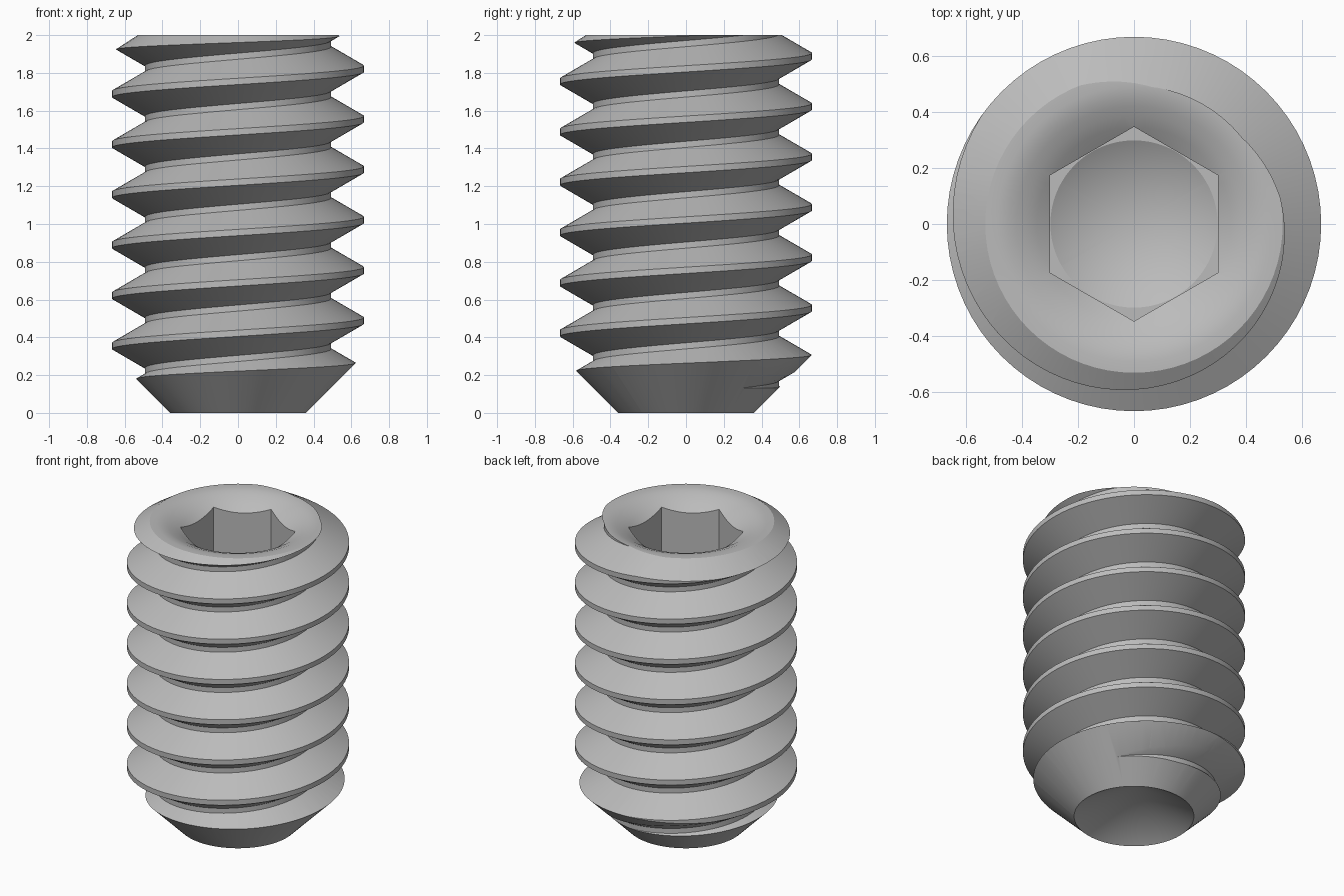
import bpy, bmesh
from math import cos, sin, pi, radians, tan

cube = bpy.data.objects.get("Cube")
if cube:
    bpy.data.objects.remove(cube, do_unlink=True)

SEG = 72                      # sides around the axis
PITCH = 2 / 7.5
CREST, ROOT = 0.667, 0.493    # thread radii
TURNS = 11
SLOPE = tan(radians(30))

steel = bpy.data.materials.new("steel grey")
steel.use_nodes = True
steel.diffuse_color = (0.5, 0.5, 0.5, 1)
steel.node_tree.nodes["Principled BSDF"].inputs["Base Color"].default_value = (0.5, 0.5, 0.5, 1)


def finish(bm, name):
    bmesh.ops.recalc_face_normals(bm, faces=bm.faces)
    mesh = bpy.data.meshes.new(name)
    bm.to_mesh(mesh)
    bm.free()
    mesh.materials.append(steel)
    obj = bpy.data.objects.new(name, mesh)
    bpy.context.collection.objects.link(obj)
    return obj


def lathe(name, profile, sides, turn=0.0):
    """Closed solid of revolution; the profile starts and ends on the axis."""
    bm = bmesh.new()
    rings = []
    for r, z in profile:
        n = sides if r > 0 else 1
        rings.append([bm.verts.new((r * cos(turn + 2 * pi * i / sides),
                                    r * sin(turn + 2 * pi * i / sides), z)) for i in range(n)])
    for a, b in zip(rings, rings[1:]):
        for i in range(sides):
            j = (i + 1) % sides
            quad = [a[i % len(a)], a[j % len(a)], b[j % len(b)], b[i % len(b)]]
            bm.faces.new(list(dict.fromkeys(quad)))
    return finish(bm, name)


def thread(name):
    """Solid right-handed thread, longer than the screw at both ends."""
    bm = bmesh.new()
    half = PITCH / 16
    foot = half + (CREST - ROOT) * SLOPE
    section = [(ROOT, -foot), (CREST, -half), (CREST, half), (ROOT, foot)]
    base = 0.755 - 5 * PITCH
    cols = []
    for j in range(SEG):
        t = j / SEG
        turns = TURNS + (1 if j == 0 else 0)
        cols.append([bm.verts.new((r * cos(2 * pi * t), r * sin(2 * pi * t),
                                   base + PITCH * (k + t) + dz))
                     for k in range(turns) for r, dz in section])
    cols.append(cols[0][4:])          # the seam joins one turn higher
    last = TURNS * 4 - 1
    for a, b in zip(cols, cols[1:]):
        for i in range(last):
            bm.faces.new((a[i], b[i], b[i + 1], a[i + 1]))
    # Fan caps, including the step at the seam
    for row, z in ((0, -1.3), (last, 2.7)):
        centre = bm.verts.new((0, 0, z))
        loop = [c[row] for c in cols] + [cols[0][row + i] for i in (3, 2, 1, 0)]
        for a, b in zip(loop, loop[1:]):
            bm.faces.new((centre, a, b))
    return finish(bm, name)


def combine(obj, other, operation):
    mod = obj.modifiers.new(operation.lower(), 'BOOLEAN')
    mod.operation = operation
    mod.solver = 'EXACT'
    mod.object = other
    bpy.context.view_layer.objects.active = obj
    bpy.ops.object.modifier_apply(modifier=mod.name)
    bpy.data.objects.remove(other, do_unlink=True)


# Threaded body
screw = thread("set_screw")

# Blank: cup point, end chamfers and rounded countersink
blank = lathe("blank", [
    (0, 0.36 * SLOPE), (0.36, 0), (0.8, 0.44), (0.8, 2 - 0.27 / 1.55), (0.53, 2),
    (0.49, 2), (0.45, 1.994), (0.42, 1.982), (0.385, 1.968), (0.346, 1.945),
    (0.28, 1.9), (0, 1.9)], SEG)
combine(screw, blank, 'INTERSECT')

# Hexagon socket with a drilled conical floor
FLOOR = 1.2
corner = 0.3 / cos(pi / 6)
hexagon = lathe("hex_cutter", [(0, FLOOR), (corner, FLOOR), (corner, 2.1), (0, 2.1)], 6, pi / 6)
combine(screw, hexagon, 'DIFFERENCE')
drill = lathe("drill_cutter", [(0, FLOOR - 0.298 * SLOPE), (0.298, FLOOR),
                               (0.298, FLOOR + 0.1), (0, FLOOR + 0.1)], SEG)
combine(screw, drill, 'DIFFERENCE')

# Smooth shading with crisp thread edges
for o in bpy.context.selected_objects:
    o.select_set(False)
screw.select_set(True)
bpy.context.view_layer.objects.active = screw
bpy.ops.object.shade_smooth_by_angle(angle=radians(25))
